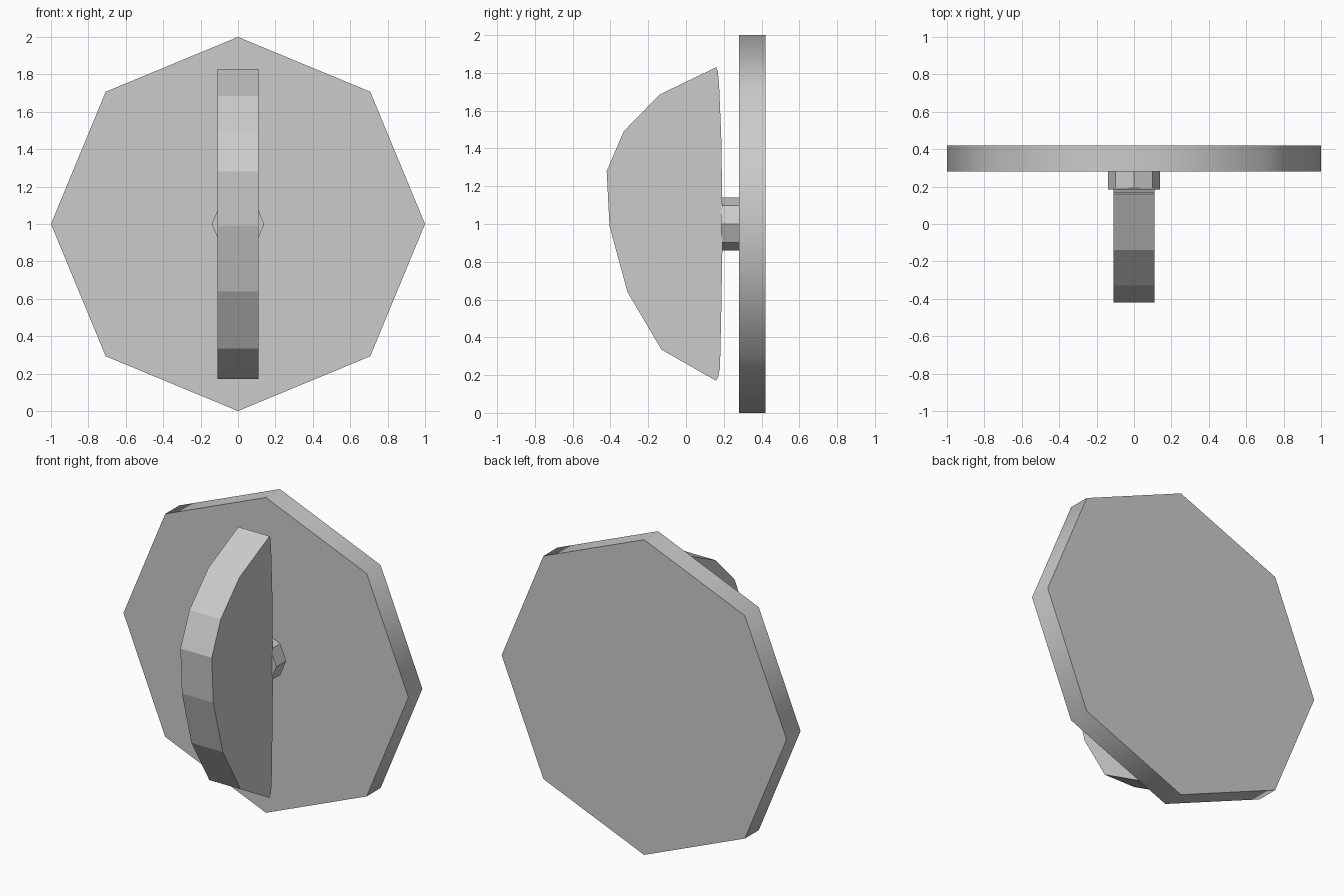
import bpy, bmesh, math
from mathutils import Vector

if "Cube" in bpy.data.objects:
    bpy.data.objects.remove(bpy.data.objects["Cube"])


def extrude(name, points, offset):
    """Solid made by sweeping a planar outline along an offset."""
    bm = bmesh.new()
    face = bm.faces.new([bm.verts.new(p) for p in points])
    res = bmesh.ops.extrude_face_region(bm, geom=[face], use_keep_orig=True)
    moved = [g for g in res["geom"] if isinstance(g, bmesh.types.BMVert)]
    bmesh.ops.translate(bm, verts=moved, vec=Vector(offset))
    bmesh.ops.recalc_face_normals(bm, faces=bm.faces)
    mesh = bpy.data.meshes.new(name)
    bm.to_mesh(mesh)
    bm.free()
    obj = bpy.data.objects.new(name, mesh)
    bpy.context.collection.objects.link(obj)
    return obj


def octagon(radius, y):
    return [(radius * math.cos(i * math.pi / 4), y,
             1 + radius * math.sin(i * math.pi / 4)) for i in range(8)]


# Octagonal back plate, rim shaded smooth
plate = extrude("back_plate", octagon(1.0, 0.28), (0, 0.14, 0))
bpy.context.view_layer.objects.active = plate
plate.select_set(True)
bpy.ops.object.shade_smooth_by_angle(angle=math.radians(50))

# Short octagonal hub joining the plate and handle
extrude("hub", octagon(0.14, 0.185), (0, 0.095, 0))

# Half-moon turning handle: (y, z) outline
profile = [(0.16, 1.83), (-0.14, 1.685), (-0.33, 1.49), (-0.42, 1.28),
           (-0.405, 0.99), (-0.31, 0.64), (-0.13, 0.335), (0.16, 0.17),
           (0.17, 0.19), (0.18, 0.24), (0.187, 0.55), (0.192, 0.85),
           (0.192, 1.1), (0.187, 1.45), (0.175, 1.74), (0.168, 1.81)]
extrude("handle", [(-0.11, y, z) for y, z in profile], (0.22, 0, 0))
